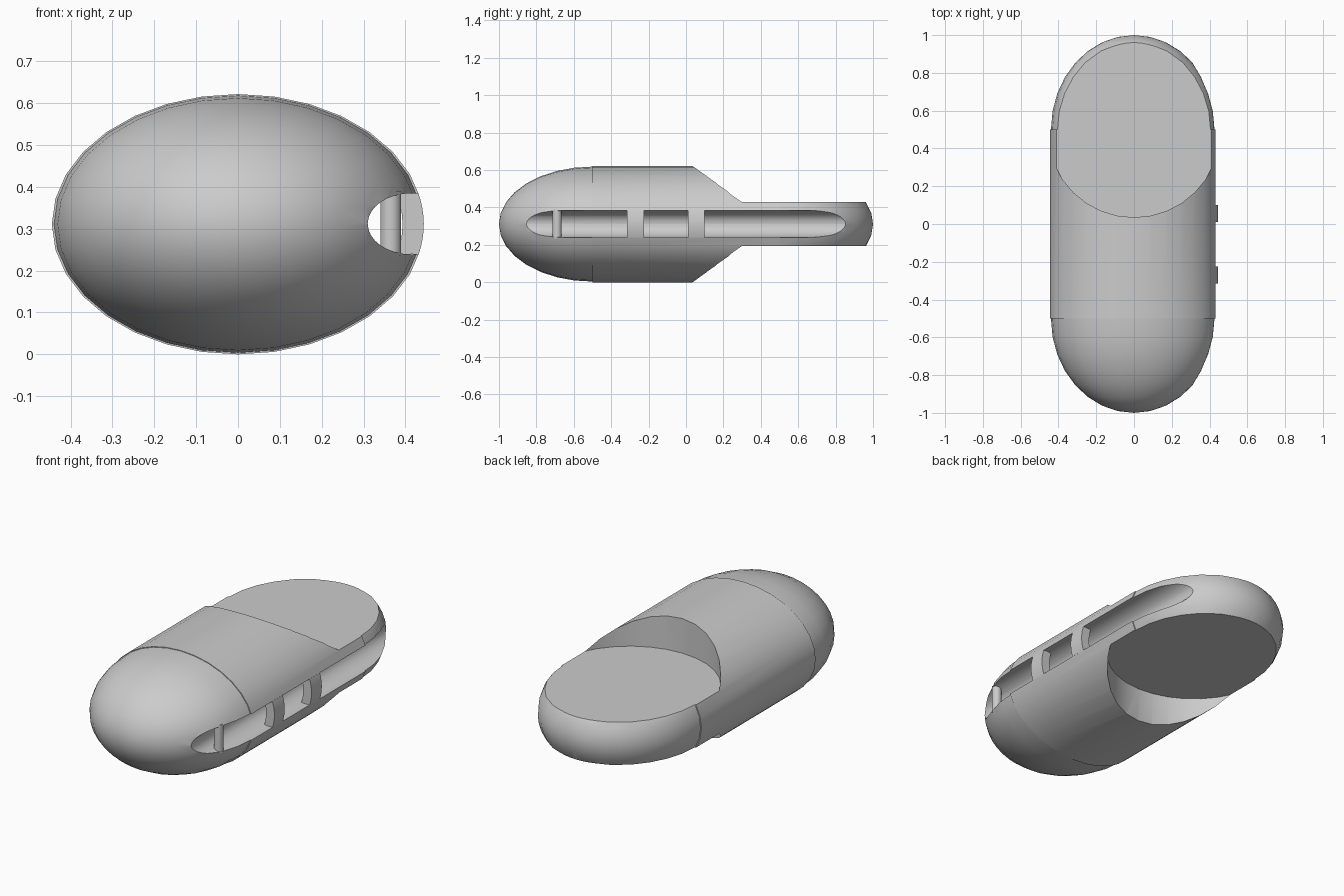
import bpy, bmesh
from math import sin, cos, pi, sqrt

cube = bpy.data.objects.get("Cube")
if cube:
    bpy.data.objects.remove(cube, do_unlink=True)

HALF_W, HALF_H, MID = 0.445, 0.311, 0.311
SEGS, RINGS = 32, 8

grey = bpy.data.materials.new("plain grey")
grey.use_nodes = True
GREY = (0.6, 0.6, 0.6, 1)
grey.diffuse_color = GREY
grey.node_tree.nodes["Principled BSDF"].inputs["Base Color"].default_value = GREY


def finish(name, bm):
    bmesh.ops.recalc_face_normals(bm, faces=bm.faces[:])
    mesh = bpy.data.meshes.new(name)
    bm.to_mesh(mesh)
    bm.free()
    mesh.materials.append(grey)
    obj = bpy.data.objects.new(name, mesh)
    bpy.context.collection.objects.link(obj)
    return obj


def prism(name, outline, direction):
    """Extrude a closed outline of 3D points along a direction."""
    bm = bmesh.new()
    face = bm.faces.new([bm.verts.new(p) for p in outline])
    ext = bmesh.ops.extrude_face_region(bm, geom=[face])
    moved = [v for v in ext["geom"] if isinstance(v, bmesh.types.BMVert)]
    bmesh.ops.translate(bm, verts=moved, vec=direction)
    return finish(name, bm)


def activate(obj):
    bpy.ops.object.select_all(action='DESELECT')
    obj.select_set(True)
    bpy.context.view_layer.objects.active = obj


def smooth(obj):
    activate(obj)
    bpy.ops.object.shade_smooth_by_angle(angle=pi / 6)


def cut(obj, cutter):
    cutter.hide_render = True
    activate(obj)
    mod = obj.modifiers.new("cut", 'BOOLEAN')
    mod.operation, mod.solver, mod.object = 'DIFFERENCE', 'EXACT', cutter
    bpy.ops.object.modifier_apply(modifier=mod.name)
    bpy.data.objects.remove(cutter, do_unlink=True)


# Capsule body: oval tube with slightly narrower rounded ends
cap = [(0.988 * sin(i * pi / 2 / RINGS), -0.5 - 0.5 * cos(i * pi / 2 / RINGS))
       for i in range(1, RINGS + 1)]
half = cap + [(1, -0.5)]
profile = half + [(r, -y) for r, y in reversed(half)]
bm = bmesh.new()
rings = [[bm.verts.new((HALF_W * r * sin(2 * pi * k / SEGS), y,
                        MID + HALF_H * r * cos(2 * pi * k / SEGS)))
          for k in range(SEGS)] for r, y in profile]
for a, b in zip(rings, rings[1:]):
    for k in range(SEGS):
        n = (k + 1) % SEGS
        bm.faces.new((a[k], a[n], b[n], b[k]))
for ring, y in ((rings[0], -1), (rings[-1], 1)):
    tip = bm.verts.new((0, y, MID))
    for k in range(SEGS):
        bm.faces.new((ring[k], ring[(k + 1) % SEGS], tip))
body = finish("capsule_body", bm)

# Round-fronted recesses above and below the thin tail
R, CY = 0.457, 0.492
arc = [(-R * cos(pi * i / 16), CY - R * sin(pi * i / 16)) for i in range(17)]
plan = arc + [(R, 1.2), (-R, 1.2)]
for start, height in ((0.43, 0.5), (0.194, -0.5)):
    cut(body, prism("recess_cutter", [(x, y, start) for x, y in plan], (0, 0, height)))

# Oval channel running the full length of the left side
CX, CW, CH = 0.415, 0.105, 0.073
channel = [(CX + CW * cos(2 * pi * i / 32), -1.2, 0.312 + CH * sin(2 * pi * i / 32))
           for i in range(32)]
cut(body, prism("channel_cutter", channel, (0, 2.4, 0)))
smooth(body)

# Two curved bridges across the channel, flush with the outer surface
heights = [0.24 + 0.145 * i / 8 for i in range(9)]


def surface_x(z):
    return HALF_W * sqrt(1 - ((z - MID) / HALF_H) ** 2)


bridge = [(surface_x(z) - 0.001, z) for z in heights]
bridge += [(surface_x(z) - 0.052, z) for z in reversed(heights)]
for name, y0, y1 in (("front_bridge", -0.315, -0.225), ("rear_bridge", 0.01, 0.1)):
    smooth(prism(name, [(x, y0, z) for x, z in bridge], (0, y1 - y0, 0)))

# Round pin near the front of the channel
pin = [(0.365 + 0.025 * cos(pi * i / 8), -0.69 + 0.025 * sin(pi * i / 8), 0.235)
       for i in range(16)]
smooth(prism("channel_pin", pin, (0, 0, 0.155)))
